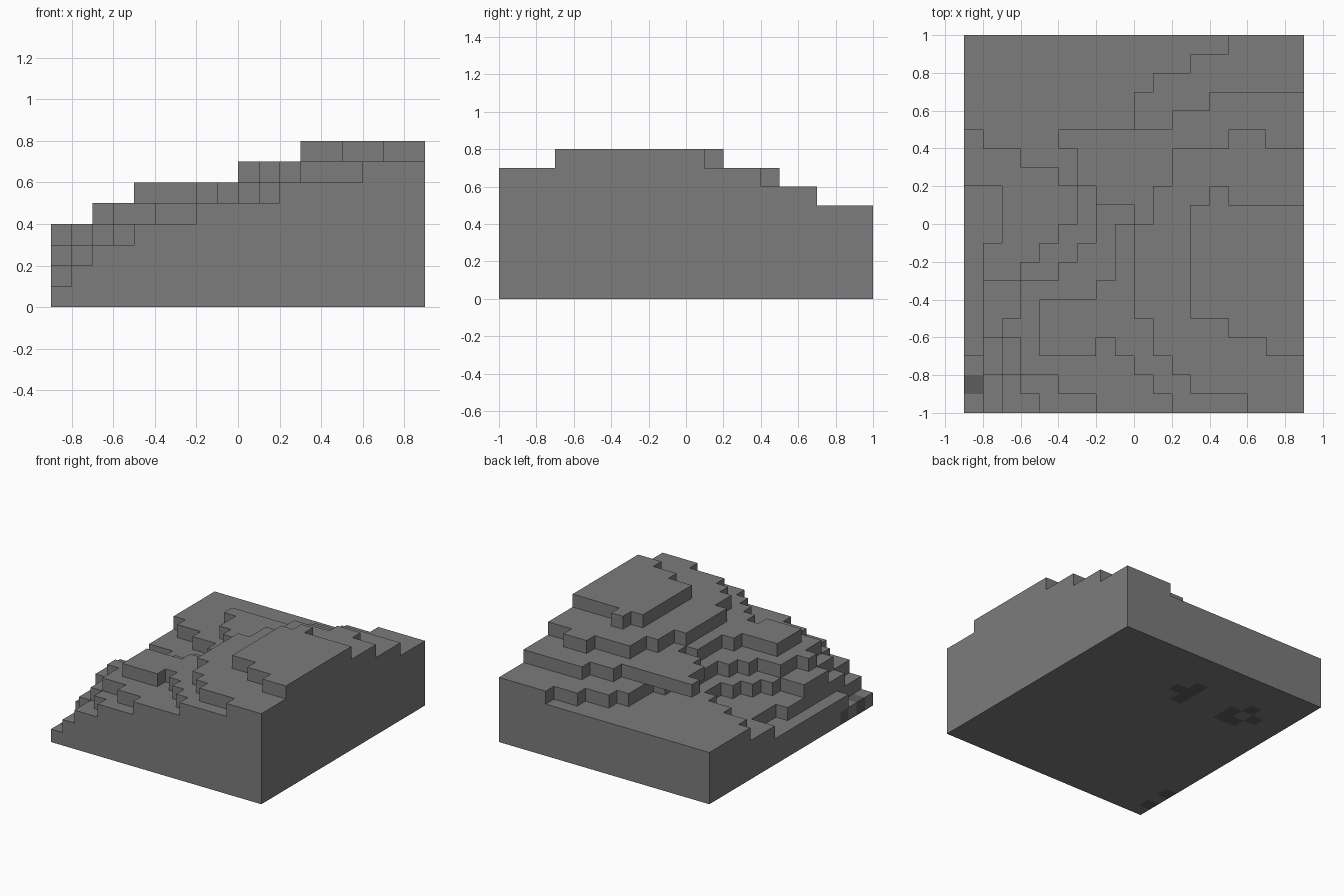
import bpy
import bmesh
from math import floor
from mathutils import Vector

CELL = 0.1

if "Cube" in bpy.data.objects:
    bpy.data.objects.remove(bpy.data.objects["Cube"], do_unlink=True)


def make_material(name, value):
    material = bpy.data.materials.new(name)
    material.use_nodes = True
    colour = (value, value, value, 1.0)
    material.diffuse_color = colour
    material.node_tree.nodes["Principled BSDF"].inputs["Base Color"].default_value = colour
    return material


stone = make_material("grey stone", 0.2)
dark_stone = make_material("dark grey stone", 0.11)


def finish_object(name, bm, materials):
    bmesh.ops.recalc_face_normals(bm, faces=bm.faces[:])
    mesh = bpy.data.meshes.new(name)
    bm.to_mesh(mesh)
    bm.free()
    for material in materials:
        mesh.materials.append(material)
    obj = bpy.data.objects.new(name, mesh)
    bpy.context.collection.objects.link(obj)
    return obj


def raise_faces(bm, faces):
    # Extrude a flat outline upward by one cell, keeping the bottom cap
    result = bmesh.ops.extrude_face_region(bm, geom=faces, use_keep_orig=True)
    verts = [item for item in result["geom"] if isinstance(item, bmesh.types.BMVert)]
    bmesh.ops.translate(bm, verts=verts, vec=Vector((0, 0, CELL)))


def add_terrace(name, level, start, moves):
    # Walk a stepped outline of alternating x and y moves, counted in cells
    bm = bmesh.new()
    position = list(start)
    outline = [tuple(position)]
    for index, move in enumerate(moves):
        position[index % 2] += move
        outline.append(tuple(position))
    verts = [bm.verts.new((x * CELL, y * CELL, level * CELL)) for x, y in outline]
    raise_faces(bm, [bm.faces.new(verts)])
    return finish_object(name, bm, [stone])


# Bottom slab, one cell thick, with a few darker blocks
dark_cells = {(-9, -9), (-9, -7),
              (0, 5), (-1, 4), (-1, 5), (-1, 6),
              (-5, 5), (-5, 4), (-6, 4), (-6, 6), (-7, 5)}
bm = bmesh.new()
columns, rows = 18, 20
grid = [[bm.verts.new(((i - columns / 2) * CELL, (j - rows / 2) * CELL, 0))
         for j in range(rows + 1)] for i in range(columns + 1)]
cells = [bm.faces.new((grid[i][j], grid[i + 1][j], grid[i + 1][j + 1], grid[i][j + 1]))
         for i in range(columns) for j in range(rows)]
raise_faces(bm, cells)
bmesh.ops.recalc_face_normals(bm, faces=bm.faces[:])
for face in bm.faces:
    inside = face.calc_center_median() - face.normal * CELL / 2
    block = (floor(inside.x / CELL), floor(inside.y / CELL))
    face.material_index = int(block in dark_cells)
finish_object("bottom_slab", bm, [stone, dark_stone])

# Broad lower terraces
back_corner = (9, 10)
add_terrace("lowest_terrace", 1, back_corner, [-18, -17, 1, -3, 17])
add_terrace("lower_terrace", 2, back_corner, [-18, -8, 2, -3, -1, -7, 1, -2, 16])
add_terrace("low_middle_terrace", 3, back_corner,
            [-18, -5, 1, -1, 2, -1, 2, -1, 1, -2, -1, -1, -1, -1, -1, -1,
             -2, -3, 1, -2, 1, -1, 1, -1, 14])

# Middle terraces, the upper one overhanging the lower at the back
add_terrace("middle_terrace", 4, back_corner,
            [-4, -1, -2, -1, -2, -1, -1, -3, -1, -1, -1, -4, -1, -1, -1, -1,
             -2, -2, -1, -1, 1, -2, 2, -1, 2, -1, 11])
add_terrace("high_middle_terrace", 5, (9, 7),
            [-5, -1, -2, -1, -6, -1, 1, -2, 1, -1, 2, -1, -1, -3, -1, -1,
             -3, -3, 3, 1, 1, -1, 1, -1, 1, -1, 1, -1, 7])

# Upper terrace and summit
add_terrace("upper_terrace", 6, (9, 4),
            [-2, 1, -2, -1, -3, -2, -1, -2, -1, -5, 1, -2, 1, -1, 1, -1, 3, -1, 3])
add_terrace("summit", 7, (9, 1),
            [-4, 1, -1, -1, -1, -6, 2, -1, 2, -1, 2])
